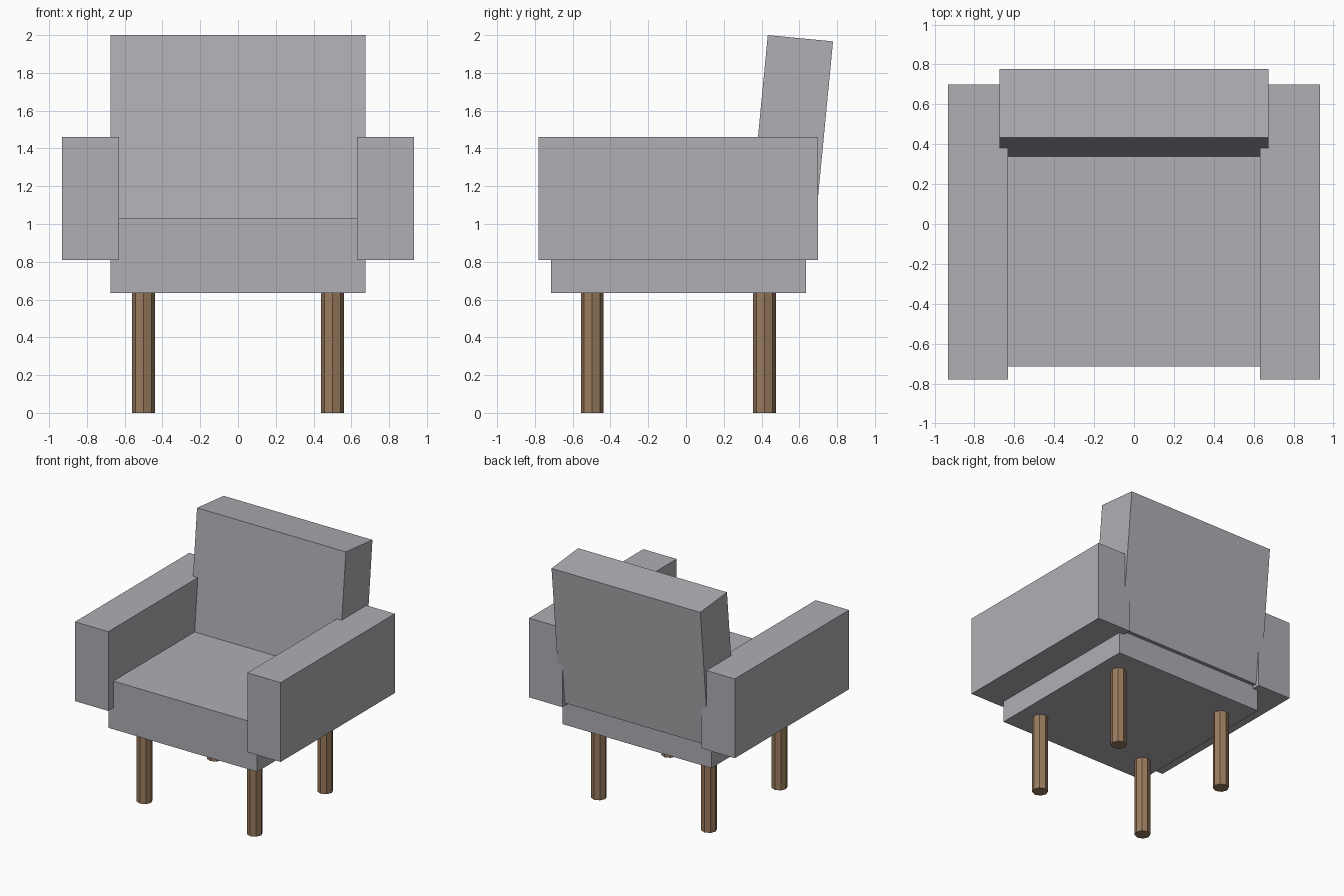
import bpy, math
from mathutils import Matrix, Vector

if "Cube" in bpy.data.objects:
    bpy.data.objects.remove(bpy.data.objects["Cube"])


def material(name, rgb):
    m = bpy.data.materials.new(name)
    m.diffuse_color = (*rgb, 1.0)
    m.use_nodes = True
    m.node_tree.nodes["Principled BSDF"].inputs["Base Color"].default_value = m.diffuse_color
    return m


fabric = material("grey_fabric", (0.43, 0.43, 0.46))
wood = material("brown_wood", (0.32, 0.20, 0.11))


def box(name, size, centre, tilt=0.0):
    bpy.ops.mesh.primitive_cube_add(size=1)
    ob = bpy.context.object
    ob.name = name
    ob.data.transform(Matrix.Diagonal((*size, 1)))
    ob.location = centre
    ob.rotation_euler.x = tilt
    ob.data.materials.append(fabric)
    return ob


# Seat block
box("seat", (1.35, 1.35, 0.395), (0, -0.04, 0.8325))

# Reclined backrest, placed from its top front edge
tilt = math.radians(5.5)
thick, height = 0.347, 1.14
across = Vector((0, math.cos(tilt), -math.sin(tilt)))
up = Vector((0, math.sin(tilt), math.cos(tilt)))
top_front = Vector((0, 0.433, 2.0))
box("backrest", (1.35, thick, height),
    top_front + across * thick / 2 - up * height / 2, -tilt)

# Armrests
for side, sx in (("left", -1), ("right", 1)):
    box(side + "_armrest", (0.302, 1.48, 0.65), (sx * 0.782, -0.04, 1.135))

# Eight-sided legs, their tops tucked into the seat
for side, sx in (("left", -1), ("right", 1)):
    for end, y in (("front", -0.497), ("back", 0.416)):
        bpy.ops.mesh.primitive_cylinder_add(vertices=8, radius=0.06, depth=0.66,
                                            location=(sx * 0.5, y, 0.33))
        leg = bpy.context.object
        leg.name = f"{end}_{side}_leg"
        leg.data.materials.append(wood)
